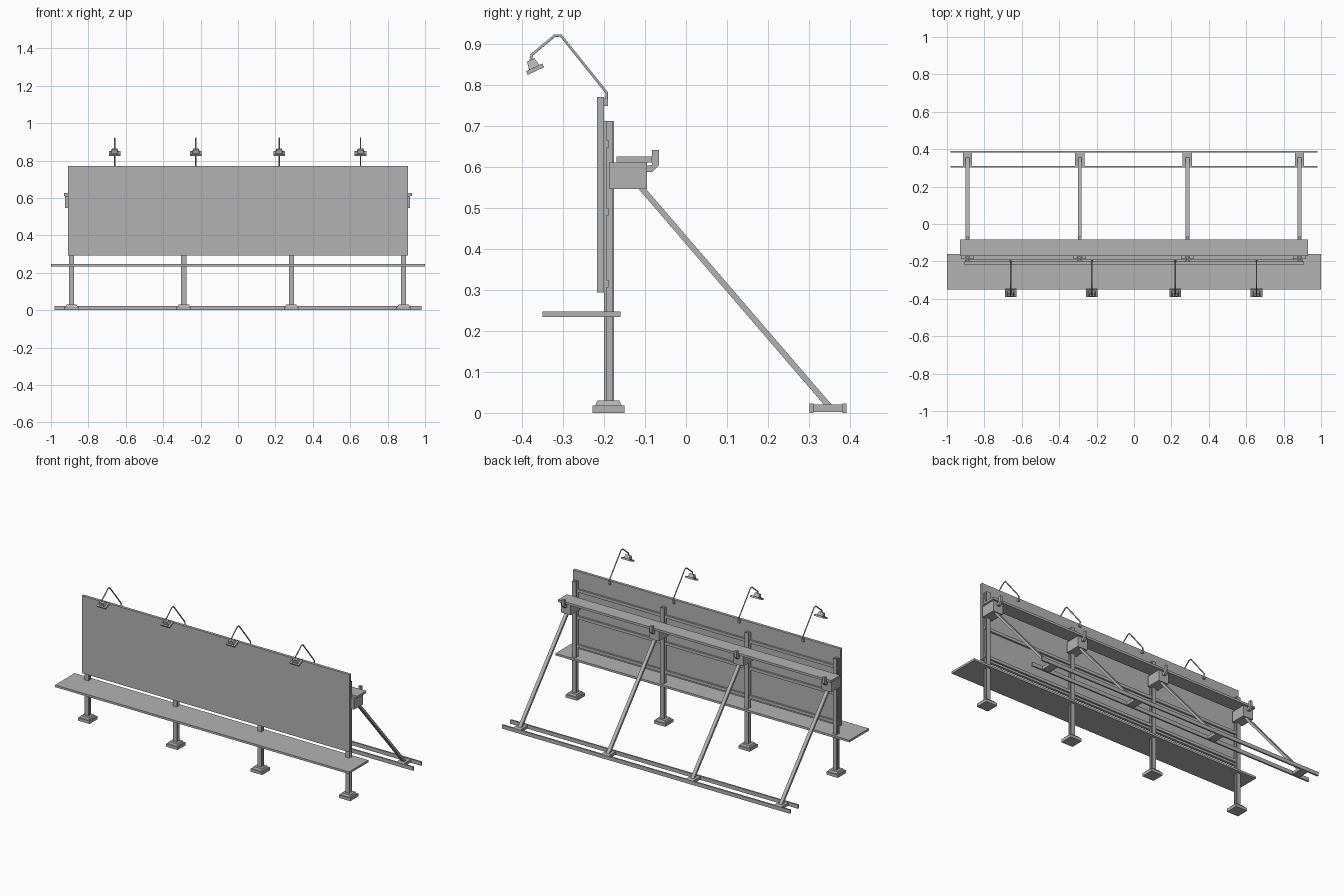
import bpy, bmesh, math
from mathutils import Vector, Matrix

cube = bpy.data.objects.get("Cube")
if cube:
    bpy.data.objects.remove(cube)

steel = bpy.data.materials.new("grey_steel")
GREY = (0.45, 0.45, 0.45, 1)
steel.diffuse_color = GREY
steel.use_nodes = True
steel.node_tree.nodes["Principled BSDF"].inputs["Base Color"].default_value = GREY


def finish(name, bm):
    bmesh.ops.recalc_face_normals(bm, faces=bm.faces)
    mesh = bpy.data.meshes.new(name)
    bm.to_mesh(mesh)
    bm.free()
    mesh.materials.append(steel)
    obj = bpy.data.objects.new(name, mesh)
    bpy.context.collection.objects.link(obj)
    return obj


def box(name, x, y, z, taper=1.0):
    """Box from (min, max) ranges; the top can be tapered."""
    bm = bmesh.new()
    bmesh.ops.create_cube(bm, size=1)
    for v in bm.verts:
        if v.co.z > 0:
            v.co.x *= taper
            v.co.y *= taper
        for i, (lo, hi) in enumerate((x, y, z)):
            v.co[i] = (lo + hi) / 2 + v.co[i] * (hi - lo)
    return finish(name, bm)


def prism(name, points, depth):
    """Extrude a closed outline of 3D points along a vector."""
    bm = bmesh.new()
    face = bm.faces.new([bm.verts.new(p) for p in points])
    geom = bmesh.ops.extrude_face_region(bm, geom=[face])["geom"]
    verts = [g for g in geom if isinstance(g, bmesh.types.BMVert)]
    bmesh.ops.translate(bm, verts=verts, vec=depth)
    return finish(name, bm)


def side_prism(name, x, width, outline):
    return prism(name, [(x - width / 2, y, z) for y, z in outline], (width, 0, 0))


def around(c, half):
    return (c - half, c + half)


# Display panel and the rails fixing it to the posts
box("display_panel", (-0.91, 0.91), (-0.217, -0.2), (0.293, 0.77))
for z in (0.655, 0.49, 0.315):
    box("panel_rail", (-0.9, 0.9), (-0.201, -0.189), around(z, 0.009))

# Front walkway and rear catwalk
box("front_walkway", (-1, 1), (-0.35, -0.16), (0.234, 0.247))
box("rear_catwalk", (-0.93, 0.93), (-0.17, -0.083), (0.611, 0.625))

# Rear ground rails
for y in (0.306, 0.386):
    box("ground_rail", (-0.98, 0.98), around(y, 0.005), (0, 0.023))

FLANGE, WEB = 0.0135, 0.004
for x in (-0.89, -0.29, 0.285, 0.885):
    # Stepped footing
    box("footing_base", around(x, 0.039), (-0.228, -0.15), (0, 0.018))
    box("footing_cap", around(x, 0.032), (-0.221, -0.157), (0.018, 0.03), 0.85)

    # Flanged post
    half = [(FLANGE, -0.2), (FLANGE, -0.194), (WEB, -0.194),
            (WEB, -0.181), (FLANGE, -0.181), (FLANGE, -0.175)]
    outline = half + [(-a, y) for a, y in reversed(half)]
    prism("post", [(x + a, y, 0.029) for a, y in outline], (0, 0, 0.683))

    # Catwalk bracket with upturned hook
    box("catwalk_bracket", around(x, 0.034), (-0.187, -0.095), (0.546, 0.611))
    side_prism("bracket_hook", x, 0.016,
               [(-0.096, 0.587), (-0.083, 0.587), (-0.066, 0.603), (-0.066, 0.641),
                (-0.083, 0.641), (-0.083, 0.605), (-0.096, 0.602)])

    # Diagonal brace and its foot plate
    side_prism("diagonal_brace", x, 0.021,
               [(-0.119, 0.55), (-0.101, 0.55), (0.356, 0.019), (0.337, 0.019)])
    box("brace_foot", around(x, 0.025), (0.309, 0.383), (0.002, 0.02))

# Floodlights on bent arms
ARM = [(-0.195, 0.748), (-0.193, 0.78), (-0.305, 0.92),
       (-0.32, 0.92), (-0.376, 0.873), (-0.379, 0.855)]
TILT = Matrix.Rotation(math.radians(25), 4, 'X')
HEAD = Vector((0, -0.368, 0.838))
for x in (-0.66, -0.225, 0.22, 0.655):
    curve = bpy.data.curves.new("lamp_arm_path", 'CURVE')
    curve.dimensions = '3D'
    curve.bevel_depth = 0.0038
    curve.bevel_resolution = 1
    curve.use_fill_caps = True
    spline = curve.splines.new('POLY')
    spline.points.add(len(ARM) - 1)
    for point, (y, z) in zip(spline.points, ARM):
        point.co = (x, y, z, 1)
    curve.materials.append(steel)
    arm = bpy.data.objects.new("lamp_arm", curve)
    bpy.context.collection.objects.link(arm)
    box("lamp_clamp", around(x, 0.006), (-0.201, -0.19), (0.748, 0.766))

    place = Matrix.Translation(HEAD + Vector((x, 0, 0))) @ TILT
    parts = [box("lamp_shade", around(0, 0.031), around(0, 0.022), around(0, 0.005)),
             box("lamp_housing", around(0, 0.02), around(0, 0.014), (0.004, 0.025), 0.7)]
    for part in parts:
        part.data.transform(place)
